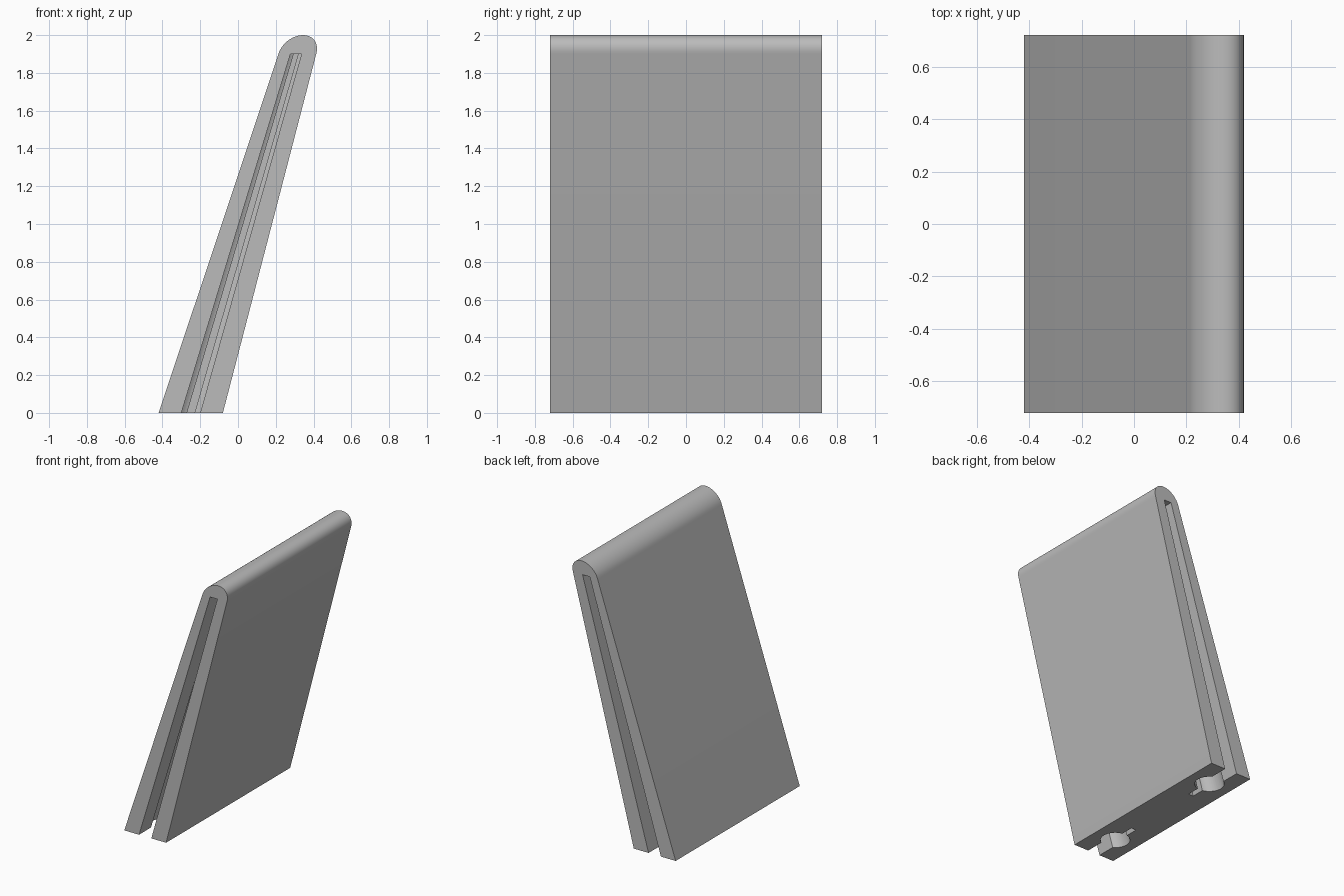
import bpy, bmesh, math

cube = bpy.data.objects.get("Cube")
if cube:
    bpy.data.objects.remove(cube, do_unlink=True)

mat = bpy.data.materials.new("plain grey")
mat.use_nodes = True
grey = (0.5, 0.5, 0.5, 1)
mat.diffuse_color = grey
mat.node_tree.nodes["Principled BSDF"].inputs["Base Color"].default_value = grey

HALF_DEPTH = 0.72
SHOULDER = 1.9          # height where the rounded top begins


def loft(name, lower, upper):
    """Closed solid between two matching rings of points."""
    bm = bmesh.new()
    a = [bm.verts.new(p) for p in lower]
    b = [bm.verts.new(p) for p in upper]
    n = len(a)
    bm.faces.new(a)
    bm.faces.new(b)
    for i in range(n):
        j = (i + 1) % n
        bm.faces.new((a[i], a[j], b[j], b[i]))
    bmesh.ops.recalc_face_normals(bm, faces=bm.faces)
    mesh = bpy.data.meshes.new(name)
    bm.to_mesh(mesh)
    bm.free()
    mesh.materials.append(mat)
    obj = bpy.data.objects.new(name, mesh)
    bpy.context.collection.objects.link(obj)
    return obj


# Leaning, tapered panel with a rounded top edge
profile = [(-0.42, 0), (-0.08, 0)]
for i in range(25):
    t = math.pi * i / 24
    profile.append((0.314 + 0.1 * math.cos(t) + 0.03 * math.sin(t),
                    SHOULDER + 0.1 * math.sin(t)))
panel = loft("leaning_panel",
             [(x, -HALF_DEPTH, z) for x, z in profile],
             [(x, HALF_DEPTH, z) for x, z in profile])


# Keyhole channel plan: end slot, round chamber, narrow notch (u across, v inward)
def keyhole_plan():
    slot, radius, notch, centre = 0.05, 0.1, 0.02, 0.225
    start, stop = math.asin(slot / radius), math.pi - math.asin(notch / radius)
    side = [(slot, -0.05)]
    for i in range(17):
        t = start + (stop - start) * i / 16
        side.append((radius * math.sin(t), centre - radius * math.cos(t)))
    side.append((notch, 0.42))
    return side + [(-u, v) for u, v in reversed(side)]


# The channel follows the lean and narrows across x towards the top
def ring(z, end):
    f = z / SHOULDER
    mid = -0.25 + 0.557 * f
    width = 1 - 0.41 * f
    return [(mid + u * width, end * (HALF_DEPTH - v), z) for u, v in keyhole_plan()]


bpy.context.view_layer.objects.active = panel
panel.select_set(True)
for end, label in ((-1, "front"), (1, "back")):
    cutter = loft(label + "_channel_cutter", ring(-0.1, end), ring(SHOULDER, end))
    cutter.hide_render = True
    mod = panel.modifiers.new(label + "_channel", "BOOLEAN")
    mod.operation = "DIFFERENCE"
    mod.solver = "EXACT"
    mod.object = cutter
    bpy.ops.object.modifier_apply(modifier=mod.name)
    bpy.data.objects.remove(cutter, do_unlink=True)

bpy.ops.object.shade_smooth_by_angle(angle=math.radians(25))
